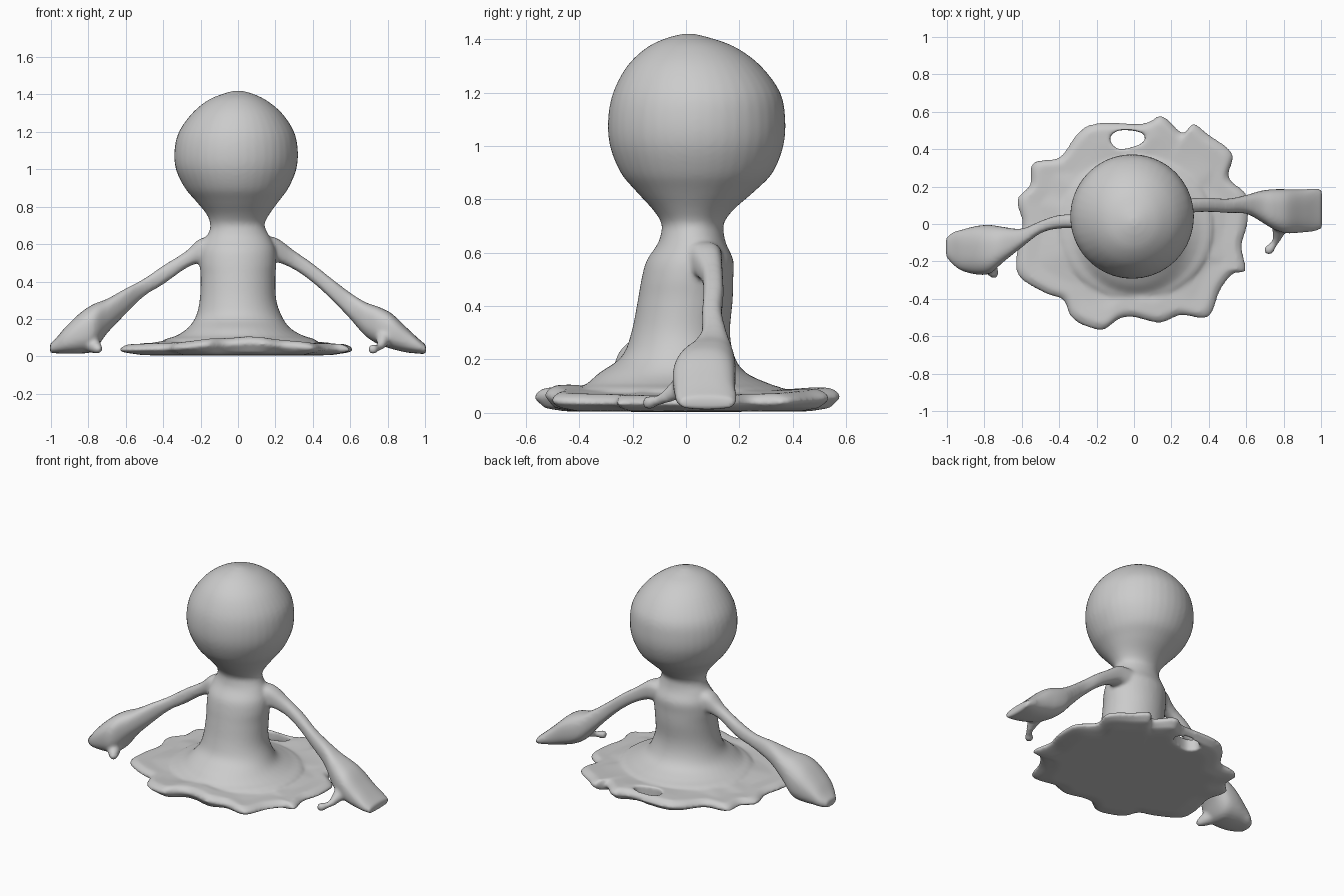
import bpy, bmesh
from math import sin, cos, pi, atan2, degrees
from mathutils import Vector

if "Cube" in bpy.data.objects:
    bpy.data.objects.remove(bpy.data.objects["Cube"])


def spline(rows, steps=4, closed=False):
    """Catmull-Rom interpolation of rows of numbers."""
    n, out = len(rows), []
    for i in range(n if closed else n - 1):
        pick = [rows[(i + k) % n] if closed else rows[min(max(i + k, 0), n - 1)]
                for k in (-1, 0, 1, 2)]
        for s in range(steps):
            t = s / steps
            out.append([0.5 * (2 * b + (c - a) * t + (2 * a - 5 * b + 4 * c - d) * t * t
                               + (3 * b - a - 3 * c + d) * t ** 3)
                        for a, b, c, d in zip(*pick)])
    if not closed:
        out.append(list(rows[-1]))
    return out


def skin(bm, rings):
    """Bridge rings of points and cap both ends."""
    loops = [[bm.verts.new(p) for p in ring] for ring in rings]
    n, faces = len(loops[0]), []
    for a, b in zip(loops, loops[1:]):
        for i in range(n):
            faces.append(bm.faces.new((a[i], a[(i + 1) % n], b[(i + 1) % n], b[i])))
    faces += [bm.faces.new(loops[0][::-1]), bm.faces.new(loops[-1])]
    bmesh.ops.recalc_face_normals(bm, faces=faces)


def make(name, bm):
    me = bpy.data.meshes.new(name)
    bm.to_mesh(me)
    bm.free()
    ob = bpy.data.objects.new(name, me)
    bpy.context.collection.objects.link(ob)
    return ob


def power(v, e):
    return abs(v) ** e * (1 if v > 0 else -1)


def loft(bm, rows, axis, e=1.0, n=40):
    """Rows: position on axis, two centre values, two radii."""
    rings = []
    for p, c1, c2, r1, r2 in spline(rows):
        ring = []
        for i in range(n):
            a = 2 * pi * i / n
            u, v = c1 + r1 * power(cos(a), e), c2 + r2 * power(sin(a), e)
            ring.append((p, u, v) if axis == 'x' else (u, v, p))
        rings.append(ring)
    skin(bm, rings)


def droplet(bm, points):
    """Thin drip through (x, y, z, radius) points."""
    for x, y, z, r in spline(points, 5):
        res = bmesh.ops.create_icosphere(bm, subdivisions=2, radius=r)
        bmesh.ops.translate(bm, verts=res['verts'], vec=(x, y, z))


# wavy puddle base
outline = [(.61, 0), (.61, .15), (.51, .25), (.53, .38), (.40, .48), (.32, .54), (.26, .49),
           (.15, .58), (.05, .54), (-.2, .54), (-.3, .49), (-.4, .36), (-.54, .33), (-.56, .21),
           (-.63, .13), (-.60, 0), (-.63, -.15), (-.62, -.28), (-.48, -.37), (-.38, -.41),
           (-.33, -.51), (-.18, -.57), (-.08, -.51), (0, -.5), (.14, -.53), (.25, -.49),
           (.4, -.5), (.46, -.36), (.53, -.27), (.6, -.25), (.58, -.12)]
edge = spline(outline, 5, True)
layers = [(.3, .004), (.8, .006), (.93, .018), (1.0, .04), (.985, .06), (.93, .078),
          (.8, .078), (.6, .085), (.3, .1)]
rings = []
for s, z in layers:
    ring = []
    for x, y in edge:
        # the rim rises in front and a little behind, and droops at the sides
        lift = 0
        if s > .75 and z > .03:
            lift = .035 * max(0, -y / .55) ** 3 * max(0, 1 - abs(x - .05) / .4)
            lift += .015 * max(0, y / .55) ** 3 - .012 * (x / .6) ** 2
        ring.append((x * s, y * s, z + lift))
    rings.append(ring)
bm = bmesh.new()
skin(bm, rings)
base = make("base", bm)

# oval hole through the back of the base
bm = bmesh.new()
hole = [(-.13, .455), (-.08, .5), (.03, .492), (.06, .46), (.03, .425), (-.08, .4)]
ring = spline(hole, 5, True)
skin(bm, [[(x, y, z) for x, y in ring] for z in (-.1, .3)])
cutter = make("hole_cutter", bm)
cutter.hide_render = True
mod = base.modifiers.new("hole", 'BOOLEAN')
mod.operation, mod.object, mod.solver = 'DIFFERENCE', cutter, 'EXACT'
bpy.context.view_layer.objects.active = base
bpy.ops.object.modifier_apply(modifier="hole")
bpy.data.objects.remove(cutter)

# torso, neck and round head
bm = bmesh.new()
bm.from_mesh(base.data)
bpy.data.objects.remove(base)
loft(bm, [(.03, 0, -.02, .42, .38), (.085, .01, -.02, .41, .39), (.11, .01, -.03, .34, .34),
          (.15, .005, -.05, .275, .275), (.21, .005, -.03, .232, .212), (.3, 0, -.02, .205, .185),
          (.42, 0, -.003, .2, .178), (.5, 0, .005, .205, .172), (.57, 0, .015, .2, .163),
          (.63, 0, .022, .175, .13), (.67, 0, .024, .153, .118), (.71, -.003, .025, .146, .117),
          (.76, 0, .027, .168, .15), (.83, -.003, .035, .222, .222), (.9, -.007, .04, .277, .285),
          (1.0, -.01, .04, .322, .325), (1.1, -.01, .04, .33, .332), (1.2, -.008, .04, .308, .313),
          (1.3, -.005, .03, .24, .25), (1.37, -.005, .02, .155, .165), (1.405, 0, .01, .075, .08),
          (1.42, 0, .01, .02, .02)], 'z')

# left arm and paddle hand
loft(bm, [(-.1, .02, .57, .09, .07), (-.2, .02, .565, .06, .065), (-.28, .015, .515, .04, .045),
          (-.4, .012, .435, .036, .05), (-.5, -.017, .37, .033, .047),
          (-.6, -.075, .295, .05, .068), (-.7, -.11, .215, .095, .092),
          (-.77, -.135, .155, .13, .125), (-.84, -.14, .125, .13, .11),
          (-.92, -.14, .087, .11, .072), (-.97, -.13, .058, .085, .042),
          (-1.005, -.125, .042, .05, .024)], 'x', .8)
droplet(bm, [(-.82, -.14, .09, .06), (-.77, -.23, .055, .04), (-.75, -.265, .04, .027)])

# right arm and paddle hand
loft(bm, [(.1, .05, .57, .09, .07), (.2, .075, .57, .06, .065), (.3, .098, .515, .04, .05),
          (.4, .103, .445, .038, .05), (.5, .097, .36, .038, .056), (.6, .105, .27, .05, .07),
          (.68, .095, .2, .083, .09), (.75, .078, .165, .108, .1), (.82, .068, .135, .118, .095),
          (.9, .07, .088, .115, .067), (.96, .075, .057, .115, .042),
          (1.005, .08, .036, .105, .025)], 'x', .75)
droplet(bm, [(.78, -.01, .1, .045), (.765, -.075, .06, .025), (.745, -.11, .045, .02),
             (.722, -.138, .038, .028)])
figure = make("blob_figure", bm)

# melt all parts into one soft skin
mod = figure.modifiers.new("melt", 'REMESH')
mod.mode, mod.voxel_size, mod.use_smooth_shade = 'VOXEL', .011, True
mod = figure.modifiers.new("soften", 'SMOOTH')
mod.factor, mod.iterations = .5, 6
for poly in figure.data.polygons:
    poly.use_smooth = True
